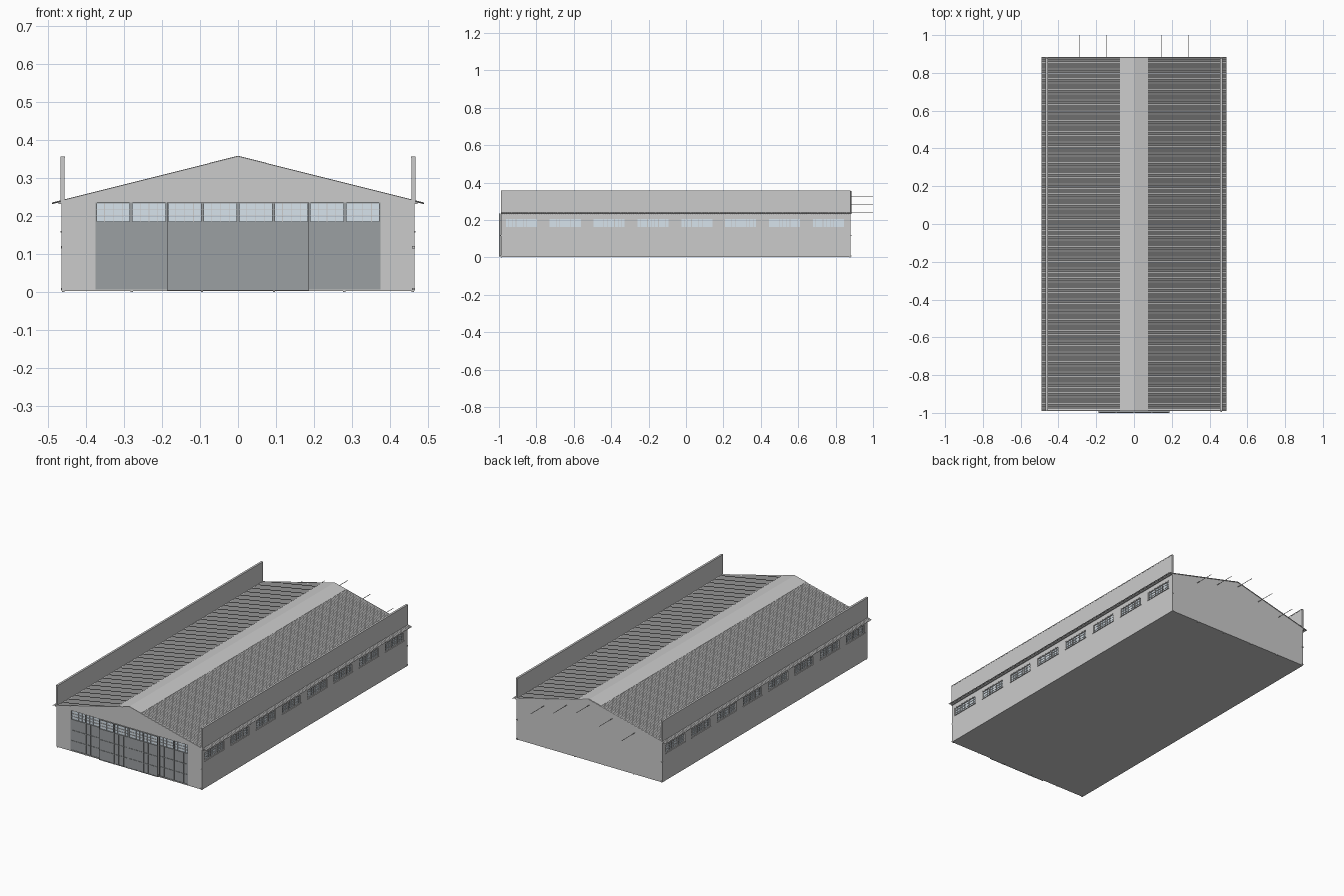
import bpy, bmesh, math

if "Cube" in bpy.data.objects:
    bpy.data.objects.remove(bpy.data.objects["Cube"])

Y0, Y1, W = -0.99, 0.88, 0.465        # front wall, back wall, half width
RIDGE, SLOPE = 0.357, 0.25


def roof_z(x):
    return RIDGE - abs(x) * SLOPE


def mat(name, col):
    m = bpy.data.materials.new(name)
    m.diffuse_color = (*col, 1)
    m.use_nodes = True
    m.node_tree.nodes["Principled BSDF"].inputs["Base Color"].default_value = m.diffuse_color
    return m


GLASS = mat("pale_glass", (0.68, 0.77, 0.84))
DOOR = mat("door_grey", (0.33, 0.35, 0.36))


def finish(name, bm, material=None):
    bmesh.ops.recalc_face_normals(bm, faces=bm.faces)
    me = bpy.data.meshes.new(name)
    bm.to_mesh(me)
    bm.free()
    ob = bpy.data.objects.new(name, me)
    bpy.context.collection.objects.link(ob)
    if material:
        me.materials.append(material)
    return ob


def boxes(name, items, material=None):
    """Each item is x0, x1, y0, y1, z0, z1."""
    bm = bmesh.new()
    for x0, x1, y0, y1, z0, z1 in items:
        vs = bmesh.ops.create_cube(bm, size=1)["verts"]
        for v in vs:
            v.co.x = x1 if v.co.x > 0 else x0
            v.co.y = y1 if v.co.y > 0 else y0
            v.co.z = z1 if v.co.z > 0 else z0
    return finish(name, bm, material)


def prism(name, pts, y0, y1, material=None):
    """Extrude an (x, z) outline along y."""
    bm = bmesh.new()
    f = bm.faces.new([bm.verts.new((x, y0, z)) for x, z in pts])
    ext = bmesh.ops.extrude_face_region(bm, geom=[f])["geom"]
    for v in ext:
        if isinstance(v, bmesh.types.BMVert):
            v.co.y = y1
    return finish(name, bm, material)


def cut(ob, cutter):
    m = ob.modifiers.new("openings", "BOOLEAN")
    m.operation, m.solver, m.object = "DIFFERENCE", "EXACT", cutter
    cutter.hide_render = True
    cutter.hide_set(True)


# Floor slab on small footings
boxes("floor", [(-W, W, Y0, Y1, 0.003, 0.007)])
boxes("footings", [(x - 0.003, x + 0.003, y - 0.003, y + 0.003, 0, 0.004)
                   for x in (-0.46, -0.28, -0.095, 0.095, 0.28, 0.46)
                   for y in (Y0 + 0.004, Y1 - 0.004)])

# Gable end walls; the front one is notched for the doors
D, DT = 0.375, 0.236
e = roof_z(W) - 0.001
prism("front_wall", [(-W, 0.003), (-D, 0.003), (-D, DT), (D, DT), (D, 0.003), (W, 0.003),
                     (W, e), (0, RIDGE - 0.001), (-W, e)], Y0, Y0 + 0.012)
prism("back_wall", [(-W, 0.003), (W, 0.003), (W, e), (0, RIDGE - 0.001), (-W, e)],
      Y1 - 0.012, Y1)

# Side walls with window openings
centres = [-0.88 + 0.2345 * i for i in range(8)]
HW, WZ0, WZ1 = 0.087, 0.16, 0.208
for s, side in ((1, "right"), (-1, "left")):
    def mx(a, b):
        return (a, b) if s > 0 else (-b, -a)
    wall = boxes(side + "_wall", [(*mx(W - 0.012, W), Y0, Y1, 0.003, e)])
    cut(wall, boxes(side + "_window_cutter", [(*mx(W - 0.03, W + 0.02), c - HW, c + HW, WZ0, WZ1)
                                              for c in centres]))
    # Window frames, glazing bars, sills and glass
    frames, bars, sills, glass = [], [], [], []
    for c in centres:
        fx, bx = mx(W - 0.010, W - 0.001), mx(W - 0.008, W - 0.004)
        for y in (c - HW, c + HW - 0.004, c - HW / 3 - 0.002, c + HW / 3 - 0.002):
            frames.append((*fx, y, y + 0.004, WZ0, WZ1))
        for z in (WZ0, WZ1 - 0.003):
            frames.append((*fx, c - HW, c + HW, z, z + 0.003))
        for k in range(1, 9):
            y = c - HW + 2 * HW * k / 9
            bars.append((*bx, y - 0.0007, y + 0.0007, WZ0, WZ1))
        for k in (1, 2):
            z = WZ0 + (WZ1 - WZ0) * k / 3
            bars.append((*bx, c - HW, c + HW, z - 0.0007, z + 0.0007))
        sills.append((*mx(W - 0.006, W + 0.003), c - HW - 0.002, c + HW + 0.002,
                      WZ0 - 0.003, WZ0))
        glass.append((*mx(W - 0.0075, W - 0.0065), c - HW, c + HW, WZ0, WZ1))
    boxes(side + "_window_frames", frames)
    boxes(side + "_glazing_bars", bars)
    boxes(side + "_window_sills", sills)
    boxes(side + "_window_glass", glass, GLASS)

    # Parapet with coping, and eaves board under the overhang
    boxes(side + "_parapet", [(*mx(0.457, 0.467), Y0, Y1, 0.236, 0.354),
                              (*mx(0.456, 0.468), Y0, Y1, 0.353, 0.357)])
    boxes(side + "_eaves_board", [(*mx(W - 0.002, W + 0.008), Y0, Y1, 0.232, 0.237)])

    # Corrugated roof sheet running past the parapet to the eaves
    bm = bmesh.new()
    n = 640
    rows = []
    for i in range(n + 1):
        y = Y0 + (Y1 + 0.003 - Y0) * i / n
        dz = 0.0012 * math.sin(i * math.pi / 2)
        rows.append([bm.verts.new((s * x, y, roof_z(x) + dz)) for x in (0, 0.245, 0.49)])
    for a, b in zip(rows, rows[1:]):
        for k in range(2):
            bm.faces.new((a[k], a[k + 1], b[k + 1], b[k]))
    roof = finish(side + "_roof", bm)
    roof.modifiers.new("thickness", "SOLIDIFY").thickness = 0.002

# Ridge cap
R = 0.075
prism("ridge_cap", [(-R, roof_z(R) + 0.0003), (0, RIDGE + 0.0003), (R, roof_z(R) + 0.0003),
                    (R, roof_z(R) + 0.0018), (0, RIDGE + 0.0018), (-R, roof_z(R) + 0.0018)],
      Y0, Y1)

# Sliding door leaves: outer pairs on the inner track, middle four on the outer track
panels, ribs, glass, bars = [], [], [], []
GZ0, GZ1 = 0.185, 0.233
lw = 2 * D / 8
for i in range(8):
    x0 = -D + lw * i
    x1 = x0 + lw
    y = -0.997 if 2 <= i <= 5 else -0.985
    panels.append((x0, x1, y, y + 0.006, 0.004, GZ0))
    panels.append((x0, x1, y, y + 0.006, GZ1, DT))
    for x in (x0, x1 - 0.004):
        ribs.append((x, x + 0.004, y - 0.003, y + 0.006, 0.004, DT))
    for k in (1, 2):
        x = x0 + lw * k / 3
        ribs.append((x - 0.001, x + 0.001, y - 0.002, y, 0.004, GZ0))
    for z in (0.005, 0.06, 0.12, GZ0 - 0.003):
        ribs.append((x0, x1, y - 0.0025, y, z, z + 0.003))
    glass.append((x0 + 0.003, x1 - 0.003, y + 0.003, y + 0.004, GZ0, GZ1))
    for k in (1, 2, 3):
        x = x0 + lw * k / 4
        bars.append((x - 0.0007, x + 0.0007, y, y + 0.003, GZ0, GZ1))
    for k in (1, 2):
        z = GZ0 + (GZ1 - GZ0) * k / 3
        bars.append((x0, x1, y, y + 0.003, z - 0.0007, z + 0.0007))
boxes("door_panels", panels, DOOR)
boxes("door_ribs", ribs, DOOR)
boxes("door_glass", glass, GLASS)
boxes("door_glazing_bars", bars)

# Purlin rods projecting from the back gable
boxes("purlin_rods", [(x - 0.001, x + 0.001, Y0 + 0.02, 1.0, z - 0.001, z + 0.001)
                      for x, z in ((0, 0.325), (-0.145, 0.285), (0.145, 0.285),
                                   (-0.29, 0.242), (0.29, 0.242))])

# Small corner fixtures
boxes("corner_brackets", [(x - 0.004, x + 0.004, y - 0.004, y + 0.004, z, z + 0.006)
                          for x, y in ((0.462, Y0), (0.462, Y1), (-0.462, Y1))
                          for z in (0.005, 0.115)])
